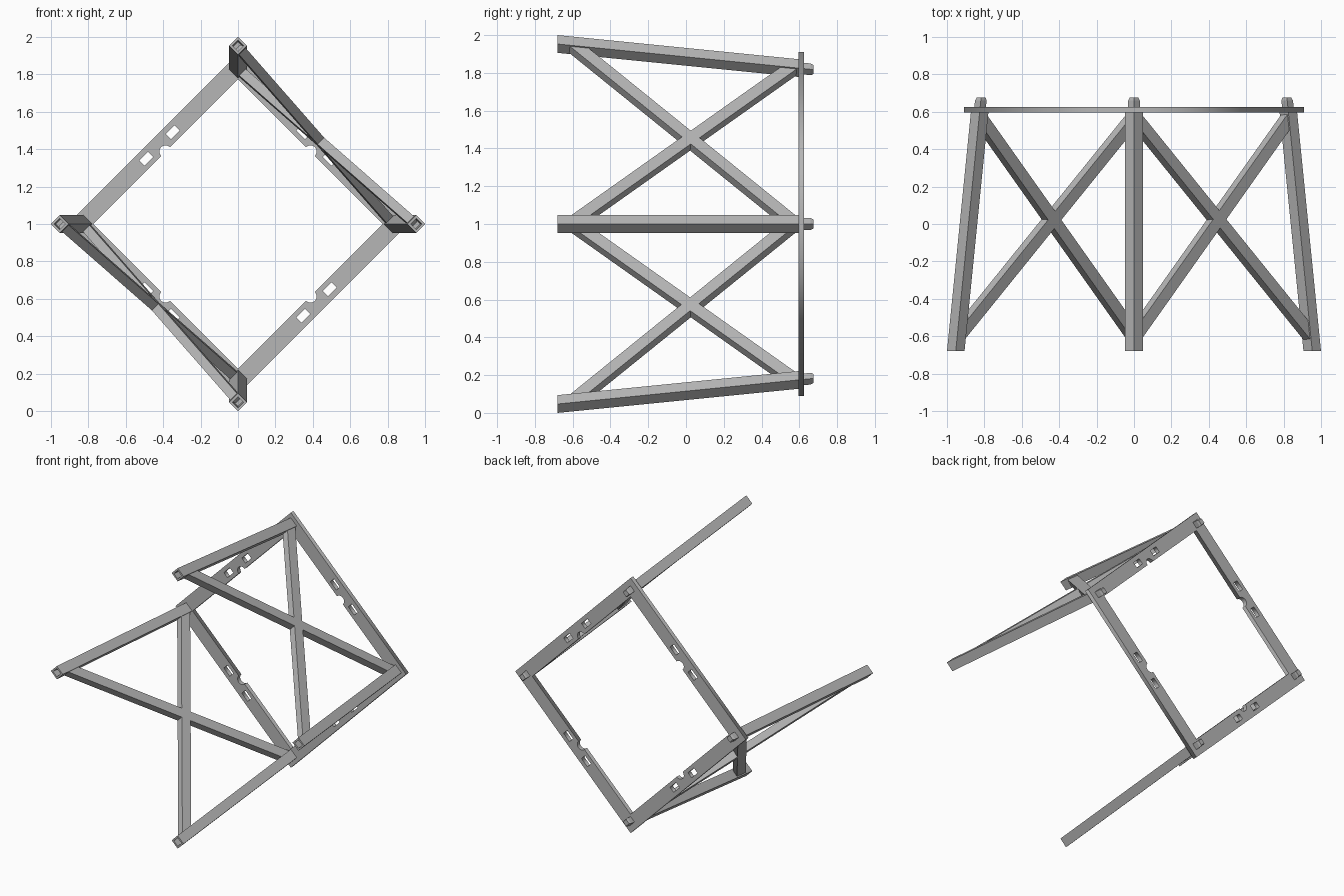
import bpy, bmesh, math
from mathutils import Vector, Matrix

cube = bpy.data.objects.get("Cube")
if cube:
    bpy.data.objects.remove(cube, do_unlink=True)

GREY = (0.47, 0.47, 0.47, 1)
mat = bpy.data.materials.new("plain grey")
mat.use_nodes = True
mat.diffuse_color = GREY
mat.node_tree.nodes["Principled BSDF"].inputs["Base Color"].default_value = GREY

FRONT, PLATE_FRONT, PLATE_BACK, TIP = -0.68, 0.595, 0.625, 0.675


def axis_point(angle, y):
    """Point on the axis of the splayed leg that stands at this angle."""
    r = 0.953 - 0.1 * (y - FRONT)
    return Vector((r * math.cos(angle), y, 1 + r * math.sin(angle)))


def add_object(name, bm):
    bmesh.ops.recalc_face_normals(bm, faces=bm.faces)
    mesh = bpy.data.meshes.new(name)
    bm.to_mesh(mesh)
    bm.free()
    mesh.materials.append(mat)
    obj = bpy.data.objects.new(name, mesh)
    bpy.context.collection.objects.link(obj)
    return obj


def make_leg(name, angle):
    # square leg: socket in the front end, tenon through the plate at the back
    profile = [(-0.6, 0.03), (FRONT, 0.03), (FRONT, 0.047), (PLATE_FRONT, 0.047),
               (PLATE_FRONT, 0.031), (0.66, 0.031), (TIP, 0.024)]
    bm = bmesh.new()
    rings = []
    for y, half in profile:
        c = axis_point(angle, y)
        rings.append([bm.verts.new(c + half * Vector((math.cos(k * math.pi / 2), 0,
                                                      math.sin(k * math.pi / 2))))
                      for k in range(4)])
    for a, b in zip(rings, rings[1:]):
        for k in range(4):
            n = (k + 1) % 4
            bm.faces.new((a[k], a[n], b[n], b[k]))
    bm.faces.new(rings[0])
    bm.faces.new(rings[-1])
    add_object(name, bm)


def make_brace(name, start, end, normal, width=0.068, depth=0.05):
    along = (end - start).normalized()
    across = normal.cross(along)
    basis = Matrix((along, across, normal)).transposed().to_4x4()
    size = Matrix.Diagonal(((end - start).length, width, depth, 1))
    bm = bmesh.new()
    bmesh.ops.create_cube(bm, size=1,
                          matrix=Matrix.Translation((start + end) / 2) @ basis @ size)
    add_object(name, bm)


# Legs
for i, side in enumerate(("left", "top", "right", "bottom")):
    make_leg(side + "_leg", i * math.pi / 2)

# Crossed braces on two opposite sides
for name, a in (("upper", 0), ("lower", math.pi)):
    b = a + math.pi / 2
    p1, p2 = axis_point(a, -0.6), axis_point(b, 0.57)
    q1, q2 = axis_point(b, -0.6), axis_point(a, 0.57)
    normal = (p2 - p1).cross(q2 - q1).normalized()
    make_brace(name + "_brace_a", p1, p2, normal)
    make_brace(name + "_brace_b", q1, q2, normal)

# Back plate: diamond frame with notches and slots
INNER, OUTER, MIDDLE = 0.548, 0.643, 0.594
NOTCH = 0.033


def strip_point(k, s, d):
    """Point on frame side k: s along the side, d out from the centre."""
    a = math.pi / 4 + k * math.pi / 2
    return (d * math.cos(a) - s * math.sin(a), d * math.sin(a) + s * math.cos(a))


outer, inner, slots = [], [], []
for k in range(4):
    outer.append(strip_point(k, -OUTER, OUTER))
    inner.append(strip_point(k, -INNER, INNER))
    for j in range(11):
        t = math.pi * j / 10
        inner.append(strip_point(k, -NOTCH * math.cos(t), INNER + NOTCH * math.sin(t)))
    for s in (-0.1, 0.1):
        slots.append([strip_point(k, s + u * 0.033, MIDDLE + v * 0.02)
                      for u, v in ((-1, -1), (1, -1), (1, 1), (-1, 1))])

curve = bpy.data.curves.new("back_plate", "CURVE")
curve.dimensions = "2D"
curve.fill_mode = "BOTH"
curve.extrude = (PLATE_BACK - PLATE_FRONT) / 2
for loop in [outer, inner] + slots:
    spline = curve.splines.new("POLY")
    spline.points.add(len(loop) - 1)
    for p, (x, y) in zip(spline.points, loop):
        p.co = (x, y, 0, 1)
    spline.use_cyclic_u = True
curve.materials.append(mat)
plate = bpy.data.objects.new("back_plate", curve)
plate.location = (0, (PLATE_FRONT + PLATE_BACK) / 2, 1)
plate.rotation_euler = (math.pi / 2, 0, 0)
bpy.context.collection.objects.link(plate)
bpy.ops.object.select_all(action="DESELECT")
plate.select_set(True)
bpy.context.view_layer.objects.active = plate
bpy.ops.object.convert(target="MESH")
